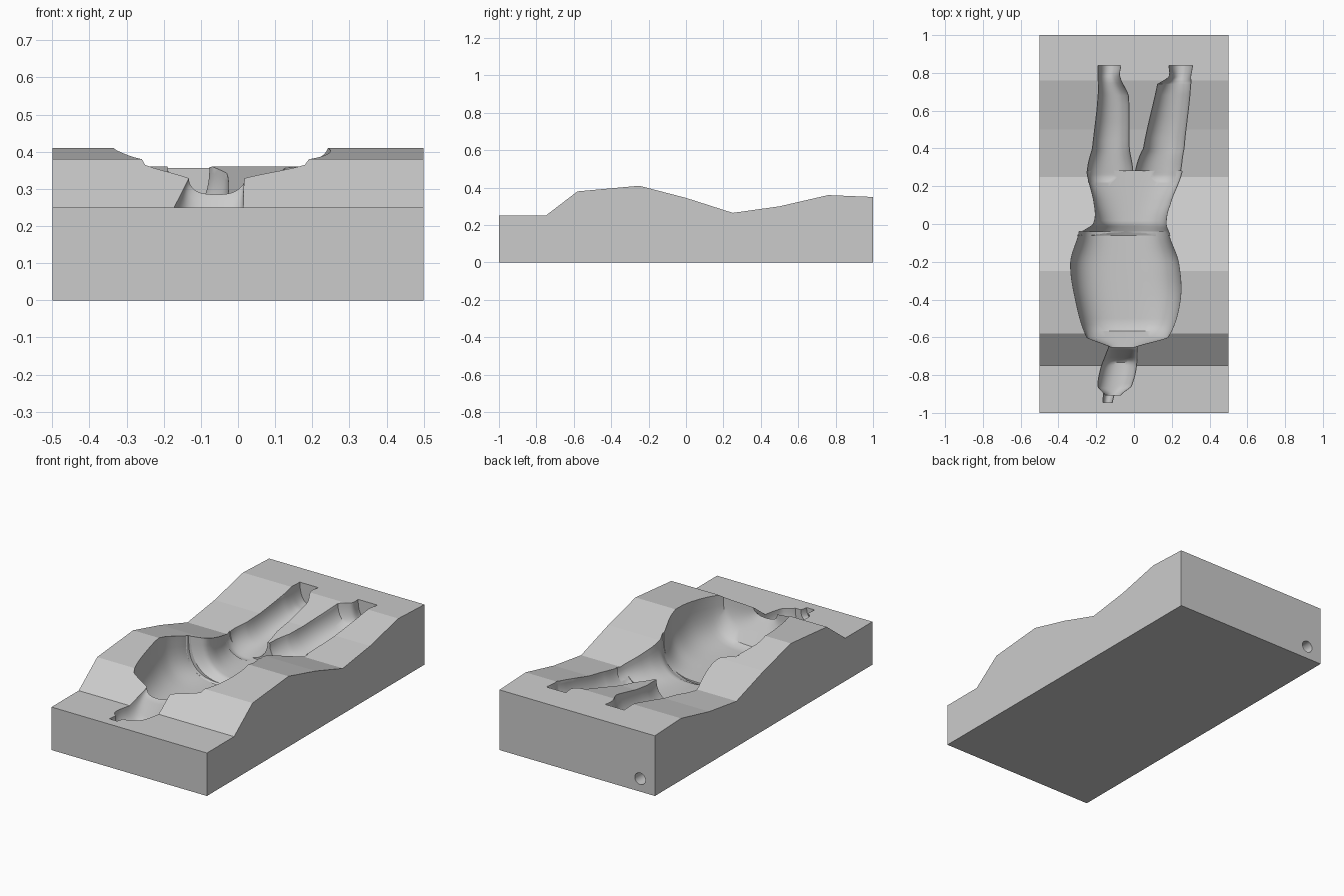
import bpy, bmesh
from math import cos, sin, pi, radians
from mathutils import Vector, Matrix

if "Cube" in bpy.data.objects:
    bpy.data.objects.remove(bpy.data.objects["Cube"])

# side profile of the block's wavy top: (y, z)
PROFILE = [(-1, .25), (-.75, .25), (-.58, .38), (-.25, .41), (0, .345),
           (.25, .265), (.5, .3), (.76, .36), (1, .35)]

grey = bpy.data.materials.new("stone_grey")
grey.use_nodes = True
grey.diffuse_color = (.6, .6, .6, 1)
grey.node_tree.nodes["Principled BSDF"].inputs["Base Color"].default_value = grey.diffuse_color


def ground(y):
    """Height of the block's top surface at y."""
    for (start_y, start_z), (end_y, end_z) in zip(PROFILE, PROFILE[1:]):
        if y <= end_y:
            return start_z + (end_z - start_z) * (y - start_y) / (end_y - start_y)
    return end_z


def make_object(name, bm):
    bmesh.ops.recalc_face_normals(bm, faces=bm.faces)
    mesh = bpy.data.meshes.new(name)
    bm.to_mesh(mesh)
    bm.free()
    mesh.materials.append(grey)
    obj = bpy.data.objects.new(name, mesh)
    bpy.context.scene.collection.objects.link(obj)
    return obj


def resample(rows, steps=6):
    """Smooth the side edges between the given rows with a spline."""
    rows = [Vector(row) for row in rows]
    padded = [rows[0]] + rows + [rows[-1]]
    smooth_rows = []
    for before, start, end, after in zip(padded, rows, rows[1:], padded[3:]):
        for step in range(steps):
            t = step / steps
            ease = t * t * (3 - 2 * t)
            point = start.lerp(end, ease)
            point += (end - before) * (t * (1 - t) ** 2 / 2)
            point -= (after - start) * (t * t * (1 - t) / 2)
            point[0] = start[0] + (end[0] - start[0]) * t
            smooth_rows.append(point)
    return smooth_rows + [rows[-1]]


def hollow(name, rows, floor_rule, power, segments=24):
    """Lofted trough cutter; each row is (y, x_min, x_max), depth follows floor_rule(y)."""
    bm = bmesh.new()
    rings = []
    for y, left, right in resample(rows):
        floor = floor_rule(y)
        rim = max(ground(y), floor + .01)
        middle, half = (left + right) / 2, (right - left) / 2
        ring = [(right, y, .6)]
        for i in range(segments + 1):
            across, down = cos(pi * i / segments), max(sin(pi * i / segments), 0)
            reach = abs(across) ** (2 / power) * (half if across > 0 else -half)
            ring.append((middle + reach, y, rim - (rim - floor) * down ** (2 / power)))
        ring.append((left, y, .6))
        rings.append([bm.verts.new(point) for point in ring])
    for ring, following in zip(rings, rings[1:]):
        for i in range(len(ring)):
            corners = (ring[i - 1], ring[i], following[i], following[i - 1])
            bm.faces.new(corners).smooth = True
    bm.faces.new(rings[0])
    bm.faces.new(rings[-1])
    return make_object(name, bm)


def carve(target, cutter):
    """Cut the cutter out of the target and discard the cutter."""
    bpy.context.view_layer.objects.active = target
    modifier = target.modifiers.new("carve", "BOOLEAN")
    modifier.operation, modifier.solver, modifier.object = "DIFFERENCE", "EXACT", cutter
    bpy.ops.object.modifier_apply(modifier=modifier.name)
    bpy.data.objects.remove(cutter)


# floor heights: a raised throat lip between torso and head, a step at the waist
def torso_floor(y):
    return max(.13, .285 - (y + .655) * 1.6)


def hip_floor(y):
    return min(.15, .13 + (y + .04) / 2)


def leg_floor(y):
    return ground(y) - .115


def head_floor(y):
    return min(.29, max(.15, .28 + (y + .66) * 2))


def snout_floor(y):
    return ground(y) - .05


# block: profile extruded across x
bm = bmesh.new()
outline = [(-1, 0)] + PROFILE + [(1, 0)]
side = bm.faces.new([bm.verts.new((-.5, y, z)) for y, z in outline])
extruded = bmesh.ops.extrude_face_region(bm, geom=[side])["geom"]
bmesh.ops.translate(bm, vec=(1, 0, 0),
                    verts=[item for item in extruded if isinstance(item, bmesh.types.BMVert)])
block = make_object("mould_block", bm)

# torso: wide steep-walled basin
torso_rows = [(-.655, -.12, .0), (-.6, -.25, .18), (-.4, -.31, .245),
              (-.2, -.335, .235), (-.04, -.29, .18)]
carve(block, hollow("torso_cutter", torso_rows, torso_floor, power=3))

# hips: narrower basin behind the waist
hip_rows = [(-.06, -.3, .19), (0, -.215, .17), (.1, -.21, .19), (.28, -.25, .255)]
carve(block, hollow("hip_cutter", hip_rows, hip_floor, power=2.6))

# hind legs: tapering troughs that end in flat walls
right_leg_rows = [(.22, -.24, -.005), (.3, -.245, -.008), (.4, -.22, -.025),
                  (.68, -.19, -.03), (.78, -.19, -.075), (.84, -.19, -.07)]
left_leg_rows = [(.22, .005, .235), (.3, .012, .25), (.4, .05, .265),
                 (.74, .125, .3), (.78, .185, .3), (.84, .185, .31)]
carve(block, hollow("right_leg_cutter", right_leg_rows, leg_floor, power=2.2))
carve(block, hollow("left_leg_cutter", left_leg_rows, leg_floor, power=2.2))

# head and snout
head_rows = [(-.62, -.125, .02), (-.68, -.145, .015), (-.76, -.175, .012),
             (-.86, -.19, -.015), (-.905, -.155, -.07)]
snout_rows = [(-.88, -.16, -.1), (-.945, -.165, -.115)]
carve(block, hollow("head_cutter", head_rows, head_floor, power=2.3))
carve(block, hollow("snout_cutter", snout_rows, snout_floor, power=2.3))

# small round hole in the back end
bm = bmesh.new()
placement = Matrix.Translation((-.405, 1, .075)) @ Matrix.Rotation(pi / 2, 4, "X")
bmesh.ops.create_cone(bm, cap_ends=True, segments=24, radius1=.034, radius2=.034,
                      depth=.2, matrix=placement)
for face in bm.faces:
    face.smooth = len(face.verts) == 4
carve(block, make_object("hole_cutter", bm))

# keep creases sharp inside the smooth recess
bm = bmesh.new()
bm.from_mesh(block.data)
for edge in bm.edges:
    if edge.calc_face_angle(0) > radians(32):
        edge.smooth = False
bm.to_mesh(block.data)
bm.free()
